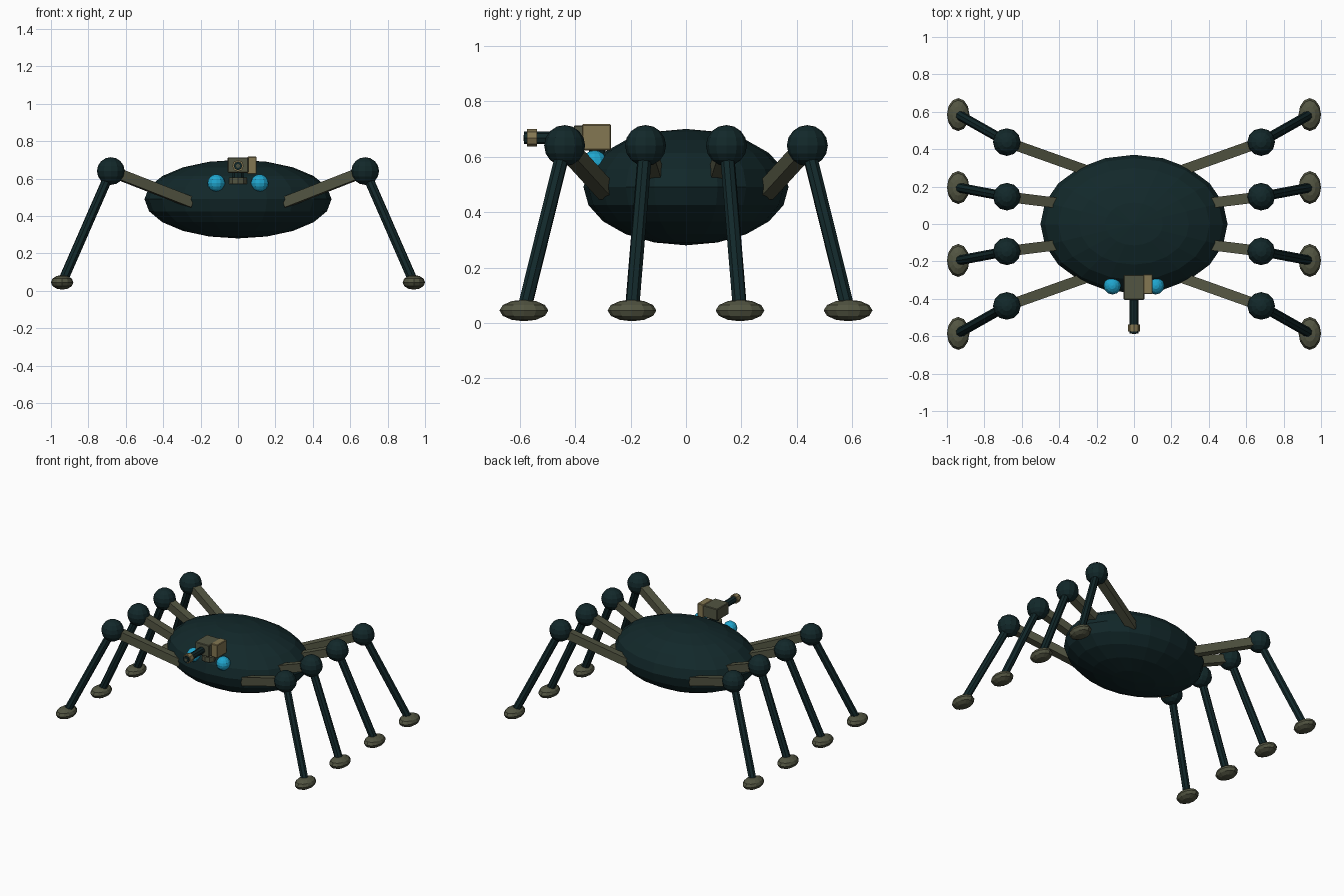
import bpy, math
from mathutils import Vector

if "Cube" in bpy.data.objects:
    bpy.data.objects.remove(bpy.data.objects["Cube"])


def material(name, rgb):
    m = bpy.data.materials.new(name)
    m.diffuse_color = (*rgb, 1)
    m.use_nodes = True
    m.node_tree.nodes["Principled BSDF"].inputs["Base Color"].default_value = m.diffuse_color
    return m


TEAL = material("dark teal", (0.006, 0.021, 0.023))
OLIVE = material("olive grey", (0.085, 0.09, 0.054))
TAN = material("tan", (0.23, 0.185, 0.085))
BLUE = material("bright blue", (0.014, 0.38, 0.62))


def finish(name, mat):
    ob = bpy.context.object
    ob.name = name
    ob.data.materials.append(mat)
    return ob


def ball(name, loc, radii, mat, segs=12, rings=8):
    bpy.ops.mesh.primitive_uv_sphere_add(segments=segs, ring_count=rings, radius=1, location=loc)
    bpy.context.object.scale = radii
    return finish(name, mat)


def box(name, lo, hi, mat):
    lo, hi = Vector(lo), Vector(hi)
    bpy.ops.mesh.primitive_cube_add(size=1, location=(lo + hi) / 2)
    bpy.context.object.scale = hi - lo
    ob = finish(name, mat)
    bpy.ops.object.transform_apply(location=False, rotation=False, scale=True)
    bev = ob.modifiers.new("edge", "BEVEL")
    bev.width = 0.004
    bev.segments = 1
    return ob


def rod(name, a, b, r, mat, sides=8):
    a, b = Vector(a), Vector(b)
    d = b - a
    bpy.ops.mesh.primitive_cylinder_add(vertices=sides, radius=r, depth=d.length, location=(a + b) / 2)
    bpy.context.object.rotation_euler = d.to_track_quat('Z', 'Y').to_euler()
    return finish(name, mat)


def beam(name, a, b, w, h, mat):
    # square bar whose top face stays level sideways
    a, b = Vector(a), Vector(b)
    d = b - a
    bpy.ops.mesh.primitive_cube_add(size=1, location=(a + b) / 2)
    ob = bpy.context.object
    ob.scale = (w, d.length, h)
    ob.rotation_euler = d.to_track_quat('Y', 'Z').to_euler()
    return finish(name, mat)


# Body
ball("body", (0, 0, 0.49), (0.5, 0.37, 0.21), TEAL, 20, 10)

# Legs: (hip x, hip y, knee y, foot y), mirrored to all four quarters
for side, sx in (("left", -1), ("right", 1)):
    for end, sy in (("front", -1), ("back", 1)):
        for pos, hx, hy, ky, fy in (("outer", 0.25, 0.285, 0.438, 0.585),
                                    ("inner", 0.35, 0.105, 0.146, 0.195)):
            tag = f"{side}_{end}_{pos}"
            hip = (sx * hx, sy * hy, 0.64 - (0.68 - hx) * 0.39)
            knee = (sx * 0.68, sy * ky, 0.64)
            foot = (sx * 0.94, sy * fy, 0.045)
            beam(tag + "_upper_leg", hip, knee, 0.056, 0.056, OLIVE)
            ball(tag + "_knee", knee, (0.074,) * 3, TEAL)
            rod(tag + "_lower_leg", knee, foot, 0.026, TEAL)
            ball(tag + "_foot", foot, (0.06, 0.088, 0.039), OLIVE, 12, 6)

# Eyes
for side, sx in (("left", -1), ("right", 1)):
    ball(side + "_eye", (sx * 0.116, -0.33, 0.576), (0.047,) * 3, BLUE, 12, 8)

# Turret on its post
rod("turret_base", (0, -0.32, 0.57), (0, -0.32, 0.605), 0.05, OLIVE, 10)
rod("turret_post", (0, -0.32, 0.58), (0, -0.32, 0.65), 0.03, TEAL, 10)
box("turret_housing", (-0.055, -0.405, 0.63), (0.055, -0.272, 0.713), OLIVE)
box("turret_side_box", (0.05, -0.375, 0.623), (0.1, -0.27, 0.717), TAN)

# Gun barrel
GZ = 0.668
rod("barrel", (0, -0.38, GZ), (0, -0.585, GZ), 0.023, TEAL)
rod("muzzle_ring", (0, -0.537, GZ), (0, -0.574, GZ), 0.031, TAN)
rod("muzzle_bore", (0, -0.58, GZ), (0, -0.587, GZ), 0.011, OLIVE)
